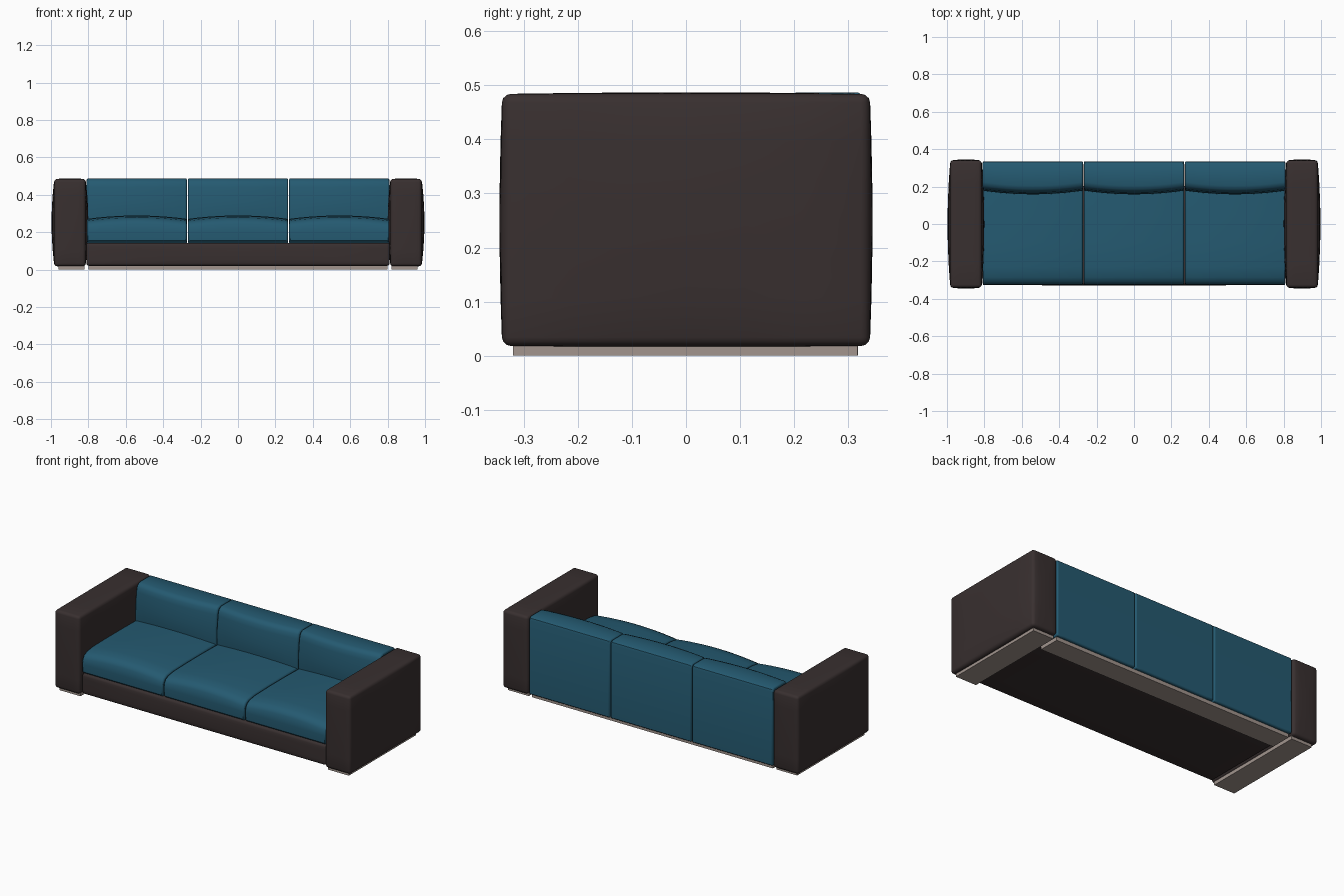
import bpy, bmesh, math

if "Cube" in bpy.data.objects:
    bpy.data.objects.remove(bpy.data.objects["Cube"])


def material(name, rgb):
    m = bpy.data.materials.new(name)
    m.diffuse_color = (*rgb, 1)
    m.use_nodes = True
    m.node_tree.nodes["Principled BSDF"].inputs["Base Color"].default_value = m.diffuse_color
    return m


TEAL = material("teal fabric", (0.018, 0.102, 0.165))
BROWN = material("dark brown fabric", (0.040, 0.029, 0.029))
GREY = material("warm grey plinth", (0.36, 0.30, 0.27))


def finish(bm, name, mat, bevel=0.0):
    bmesh.ops.recalc_face_normals(bm, faces=bm.faces[:])
    me = bpy.data.meshes.new(name)
    bm.to_mesh(me)
    bm.free()
    me.materials.append(mat)
    ob = bpy.data.objects.new(name, me)
    bpy.context.collection.objects.link(ob)
    if bevel:
        mod = ob.modifiers.new("soft edge", 'BEVEL')
        mod.width, mod.segments = bevel, 2
        mod.limit_method, mod.angle_limit = 'ANGLE', math.radians(60)
    bpy.ops.object.select_all(action='DESELECT')
    ob.select_set(True)
    bpy.context.view_layer.objects.active = ob
    bpy.ops.object.shade_smooth_by_angle(angle=math.radians(35))
    return ob


def soft_box(name, lo, hi, mat, bevel=0.0, bulge=(0, 0, 0), cuts=6):
    """Bevelled box whose faces swell outward by bulge on each axis."""
    bm = bmesh.new()
    bmesh.ops.create_cube(bm, size=1)
    mid = [(a + b) / 2 for a, b in zip(lo, hi)]
    half = [(b - a) / 2 for a, b in zip(lo, hi)]
    for v in bm.verts:
        v.co = [m + v.co[i] * 2 * half[i] for i, m in enumerate(mid)]
    if bevel:
        bmesh.ops.bevel(bm, geom=bm.edges[:], offset=bevel, segments=3,
                        profile=0.5, affect='EDGES')
    if any(bulge):
        for ax in range(3):
            for k in range(1, cuts):
                co, no = list(mid), [0, 0, 0]
                co[ax] += (half[ax] - bevel) * (2 * k / cuts - 1)
                no[ax] = 1
                bmesh.ops.bisect_plane(bm, geom=bm.verts[:] + bm.edges[:] + bm.faces[:],
                                       plane_co=co, plane_no=no)
        for v in bm.verts:
            u = [(v.co[i] - mid[i]) / half[i] for i in range(3)]
            for i in range(3):
                j, k = (i + 1) % 3, (i + 2) % 3
                v.co[i] += bulge[i] * u[i] * (1 - u[j] ** 2) * (1 - u[k] ** 2)
    return finish(bm, name, mat)


def cushion(name, x0, x1, profile, crown, mat, steps=12):
    """Side profile (y, z) swept along x; crown(y, z) gives the mid swelling."""
    bm = bmesh.new()
    rings = []
    for s in range(steps + 1):
        u = 2 * s / steps - 1
        ring = []
        for y, z in profile:
            dy, dz = crown(y, z)
            w = 1 - u * u
            ring.append(bm.verts.new((x0 + (x1 - x0) * s / steps, y + dy * w, z + dz * w)))
        rings.append(ring)
    n = len(profile)
    for a, b in zip(rings, rings[1:]):
        for i in range(n):
            j = (i + 1) % n
            bm.faces.new((a[i], a[j], b[j], b[i]))
    bm.faces.new(rings[0])
    bm.faces.new(rings[-1])
    return finish(bm, name, mat, 0.007)


# Arms and their plinths
for side, s in (("right", 1), ("left", -1)):
    xs = sorted((s * 0.815, s * 0.982))
    soft_box(side + "_arm", (xs[0], -0.34, 0.018), (xs[1], 0.34, 0.484), BROWN,
             0.016, (0.015, 0.005, 0.003))
    xs = sorted((s * 0.822, s * 0.96))
    soft_box(side + "_arm_plinth", (xs[0], -0.32, 0), (xs[1], 0.317, 0.022), GREY)

# Base frame and rear plinth
soft_box("base_frame", (-0.811, -0.325, 0.02), (0.811, 0.20, 0.143), BROWN, 0.014,
         (0, 0.004, 0))
soft_box("rear_plinth", (-0.80, 0.19, 0), (0.80, 0.318, 0.022), GREY)

# Seat and back cushions
seat_profile = [(-0.316, 0.145), (-0.325, 0.154), (-0.327, 0.20), (-0.323, 0.228),
                (-0.310, 0.247), (-0.285, 0.260), (-0.23, 0.268), (-0.10, 0.271),
                (0.05, 0.271), (0.20, 0.268), (0.20, 0.145)]
back_profile = [(0.335, 0.022), (0.335, 0.465), (0.331, 0.479), (0.318, 0.487),
                (0.225, 0.487), (0.205, 0.480), (0.194, 0.465), (0.188, 0.44),
                (0.180, 0.36), (0.178, 0.25), (0.19, 0.15), (0.19, 0.022)]


def seat_crown(y, z):
    return (0, 0.018 if z > 0.22 else 0)


def back_crown(y, z):
    return (-0.02 if y < 0.23 and z > 0.2 else 0, 0)


for i, place in enumerate(("left", "middle", "right")):
    x = (i - 1) * 0.541
    cushion(place + "_seat_cushion", x - 0.267, x + 0.267, seat_profile, seat_crown, TEAL)
    cushion(place + "_back_cushion", x - 0.268, x + 0.268, back_profile, back_crown, TEAL)
